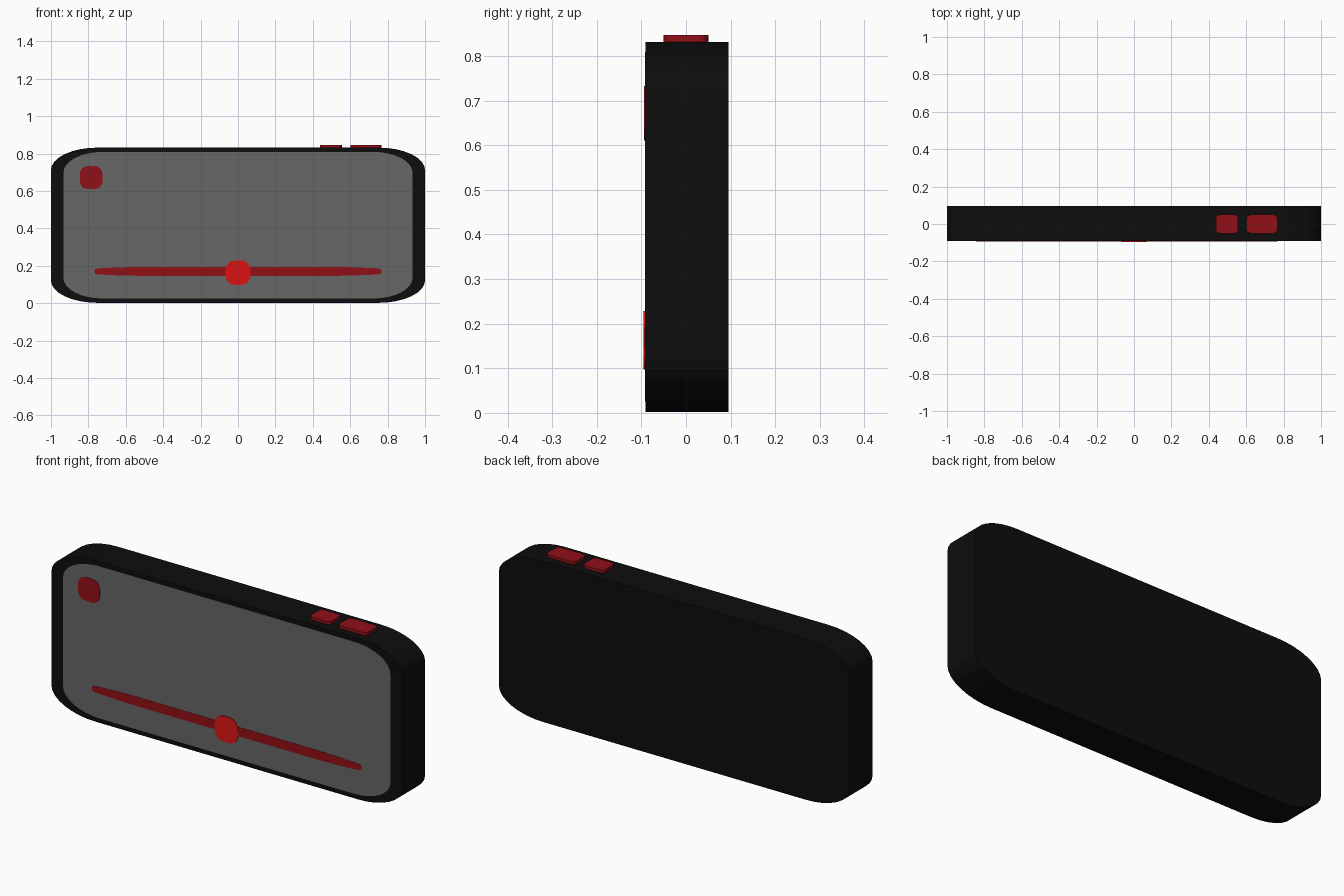
import bpy, bmesh, math
from mathutils import Vector

if "Cube" in bpy.data.objects:
    bpy.data.objects.remove(bpy.data.objects["Cube"])


def material(name, rgb):
    m = bpy.data.materials.new(name)
    m.diffuse_color = (*rgb, 1)
    m.use_nodes = True
    m.node_tree.nodes["Principled BSDF"].inputs["Base Color"].default_value = m.diffuse_color
    return m


BLACK = material("black_shell", (0.004, 0.004, 0.004))
GREY = material("grey_screen", (0.135, 0.135, 0.135))
DARK_RED = material("dark_red", (0.28, 0.005, 0.008))
RED = material("bright_red", (0.73, 0.006, 0.006))


def rounded(cu, cv, hu, hv, ru, rv, steps=8):
    """Rectangle outline with elliptical corners, counter-clockwise."""
    pts = []
    for q, (su, sv) in enumerate([(1, 1), (-1, 1), (-1, -1), (1, -1)]):
        for i in range(steps + 1):
            a = (q + i / steps) * math.pi / 2
            pts.append((cu + su * (hu - ru) + ru * math.cos(a),
                        cv + sv * (hv - rv) + rv * math.sin(a)))
    return pts


def slab(name, pts, start, end, mat, axis="y"):
    """Extrude an outline along y (outline in xz) or z (outline in xy)."""
    bm = bmesh.new()
    verts = [bm.verts.new((u, start, v) if axis == "y" else (u, v, start)) for u, v in pts]
    bmesh.ops.remove_doubles(bm, verts=verts, dist=1e-5)
    face = bm.faces.new([v for v in verts if v.is_valid])
    ext = bmesh.ops.extrude_face_region(bm, geom=[face])
    move = Vector((0, end - start, 0)) if axis == "y" else Vector((0, 0, end - start))
    bmesh.ops.translate(bm, vec=move, verts=[g for g in ext["geom"] if isinstance(g, bmesh.types.BMVert)])
    bmesh.ops.recalc_face_normals(bm, faces=bm.faces)
    mesh = bpy.data.meshes.new(name)
    bm.to_mesh(mesh)
    bm.free()
    mesh.materials.append(mat)
    ob = bpy.data.objects.new(name, mesh)
    bpy.context.collection.objects.link(ob)
    return ob


# Shell and front screen
slab("body", rounded(0, 0.417, 1, 0.415, 0.25, 0.12), -0.091, 0.095, BLACK)
slab("screen", rounded(0, 0.417, 0.933, 0.392, 0.21, 0.11), -0.0917, -0.08, GREY)

# Slider track, slightly thicker in the middle, and its knob
half = [(0.768, 0.008), (0.755, 0.016), (0.62, 0.022), (0.5, 0.024)]
right = [(x, -z) for x, z in reversed(half)] + half
track = [(x, 0.17 + z) for x, z in right] + [(-x, 0.17 - z) for x, z in right]
slab("slider_track", track, -0.0928, -0.08, DARK_RED)
slab("slider_knob", rounded(0, 0.163, 0.066, 0.066, 0.05, 0.05, 4), -0.0955, -0.08, RED)

# Round front button
slab("front_button", rounded(-0.785, 0.672, 0.061, 0.061, 0.042, 0.042, 4), -0.094, -0.08, DARK_RED)

# Two buttons on the top edge
for name, x, hx in (("small_top_button", 0.497, 0.059), ("large_top_button", 0.684, 0.082)):
    slab(name, rounded(x, 0, hx, 0.05, 0.025, 0.018, 4), 0.80, 0.847, DARK_RED, "z")
